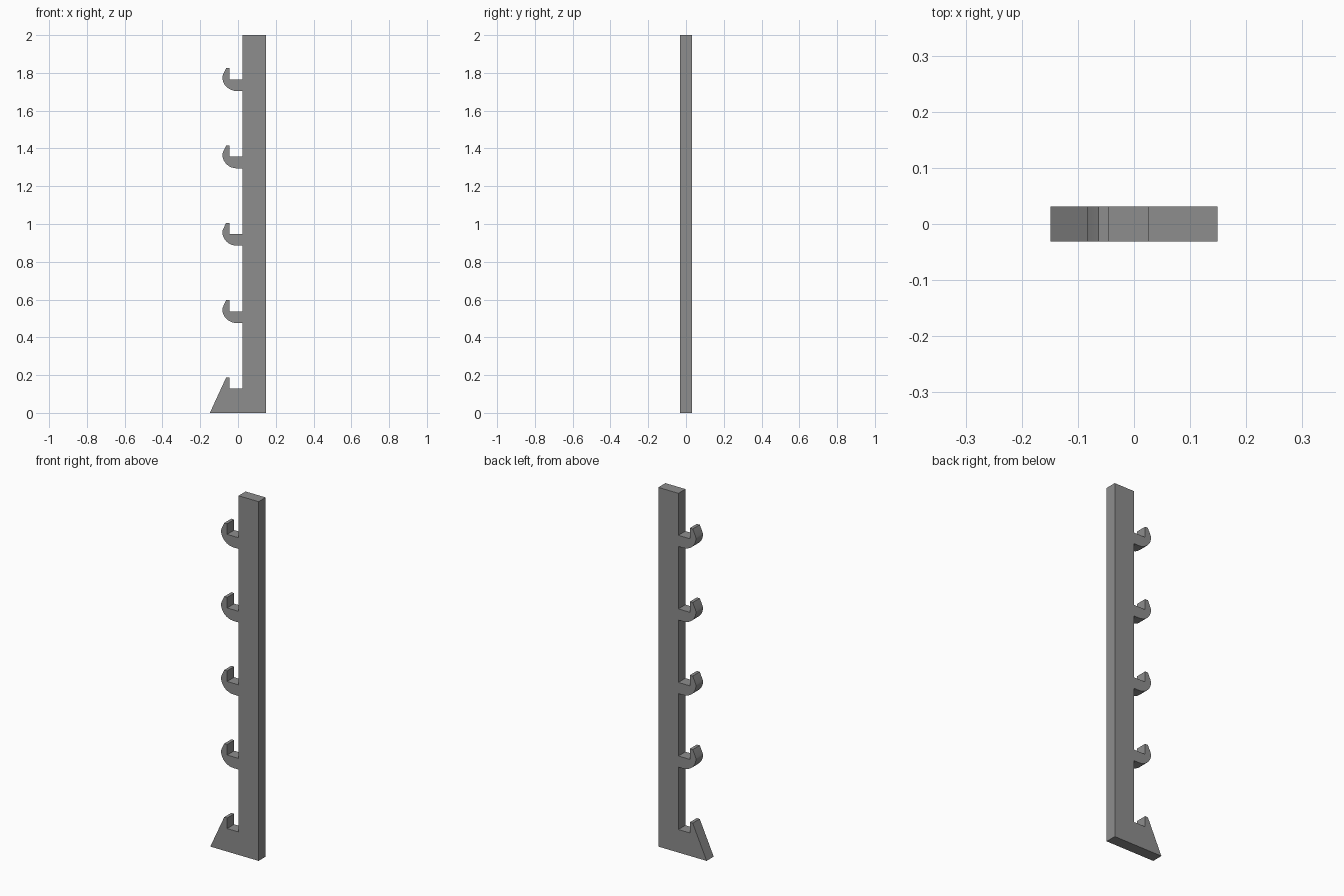
import bpy, bmesh, math

if "Cube" in bpy.data.objects:
    bpy.data.objects.remove(bpy.data.objects["Cube"])

DEPTH = 0.062
POST_L, POST_R, HEIGHT = 0.025, 0.149, 2.0
TIP_L, TIP_R = -0.063, -0.045      # flat top of each hook lip
LIP, SPACING = 0.187, 0.4095       # height of lowest lip, hook pitch
SEAT_DROP, HOOK_DROP = 0.059, 0.121

grey = bpy.data.materials.new("grey")
grey.diffuse_color = (0.27, 0.27, 0.27, 1)
grey.use_nodes = True
grey.node_tree.nodes["Principled BSDF"].inputs["Base Color"].default_value = grey.diffuse_color


def hook_outline(top):
    """Hook outline from the underside at the post, round the nose, to the seat."""
    bottom = top - HOOK_DROP
    pts = [(POST_L, bottom)]
    # rounded underside and nose
    cx, rx, rz = -0.006, 0.077, 0.074
    for i in range(9):
        a = math.radians(270 - 90 * i / 8)
        pts.append((cx + rx * math.cos(a), bottom + rz + rz * math.sin(a)))
    pts += [(-0.080, top - 0.036), (TIP_L, top), (TIP_R, top),
            (TIP_R, top - SEAT_DROP), (POST_L, top - SEAT_DROP)]
    return pts


# Whole rail silhouette: post, sloped foot with lip, then four hooks going up
outline = [(POST_R, HEIGHT), (POST_R, 0), (-0.149, 0), (TIP_L, LIP), (TIP_R, LIP),
           (TIP_R, LIP - SEAT_DROP), (POST_L, LIP - SEAT_DROP)]
for n in range(1, 5):
    outline += hook_outline(LIP + n * SPACING)
outline.append((POST_L, HEIGHT))

# Extrude the silhouette through the depth
bm = bmesh.new()
face = bm.faces.new([bm.verts.new((x, -DEPTH / 2, z)) for x, z in outline])
ext = bmesh.ops.extrude_face_region(bm, geom=[face])
bmesh.ops.translate(bm, vec=(0, DEPTH, 0),
                    verts=[v for v in ext["geom"] if isinstance(v, bmesh.types.BMVert)])
bmesh.ops.recalc_face_normals(bm, faces=bm.faces)
mesh = bpy.data.meshes.new("hook_rail")
bm.to_mesh(mesh)
bm.free()
mesh.materials.append(grey)
rail = bpy.data.objects.new("hook_rail", mesh)
bpy.context.collection.objects.link(rail)

# Soft shading on the hook curves only
bpy.context.view_layer.objects.active = rail
rail.select_set(True)
bpy.ops.object.shade_smooth_by_angle(angle=math.radians(20))
